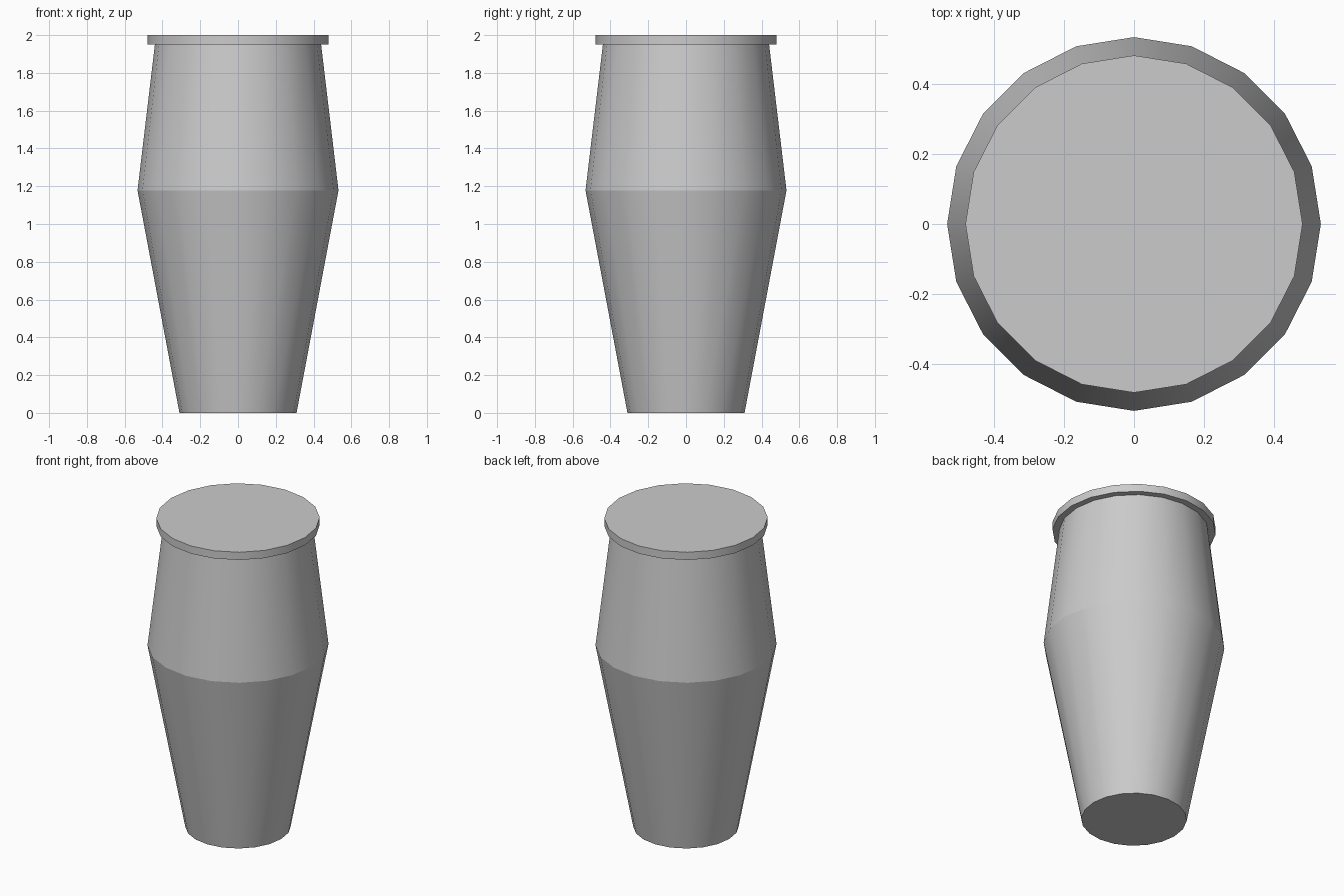
import bpy, bmesh
from math import cos, sin, pi

if "Cube" in bpy.data.objects:
    bpy.data.objects.remove(bpy.data.objects["Cube"])

SIDES = 20


def turned(name, profile, cap_top=True):
    """Revolve (radius, z) points: smooth sides, crisp horizontal rings."""
    bm = bmesh.new()
    rings = [[bm.verts.new((r * cos(2 * pi * i / SIDES), r * sin(2 * pi * i / SIDES), z))
              for i in range(SIDES)] for r, z in profile]
    for low, high in zip(rings, rings[1:]):
        for i in range(SIDES):
            j = (i + 1) % SIDES
            bm.faces.new((low[i], low[j], high[j], high[i])).smooth = True
    bm.faces.new(rings[0][::-1])
    if cap_top:
        bm.faces.new(rings[-1])
    for e in bm.edges:
        if abs(e.verts[0].co.z - e.verts[1].co.z) < 1e-5:
            e.smooth = False
    mesh = bpy.data.meshes.new(name)
    bm.to_mesh(mesh)
    bm.free()
    obj = bpy.data.objects.new(name, mesh)
    bpy.context.collection.objects.link(obj)
    return obj


# Tapered body, open where the lid covers it
turned("body", [(0.31, 0), (0.532, 1.178), (0.44, 1.95)], cap_top=False)

# Thin overhanging lid
turned("lid", [(0.48, 1.95), (0.48, 2.0)])
